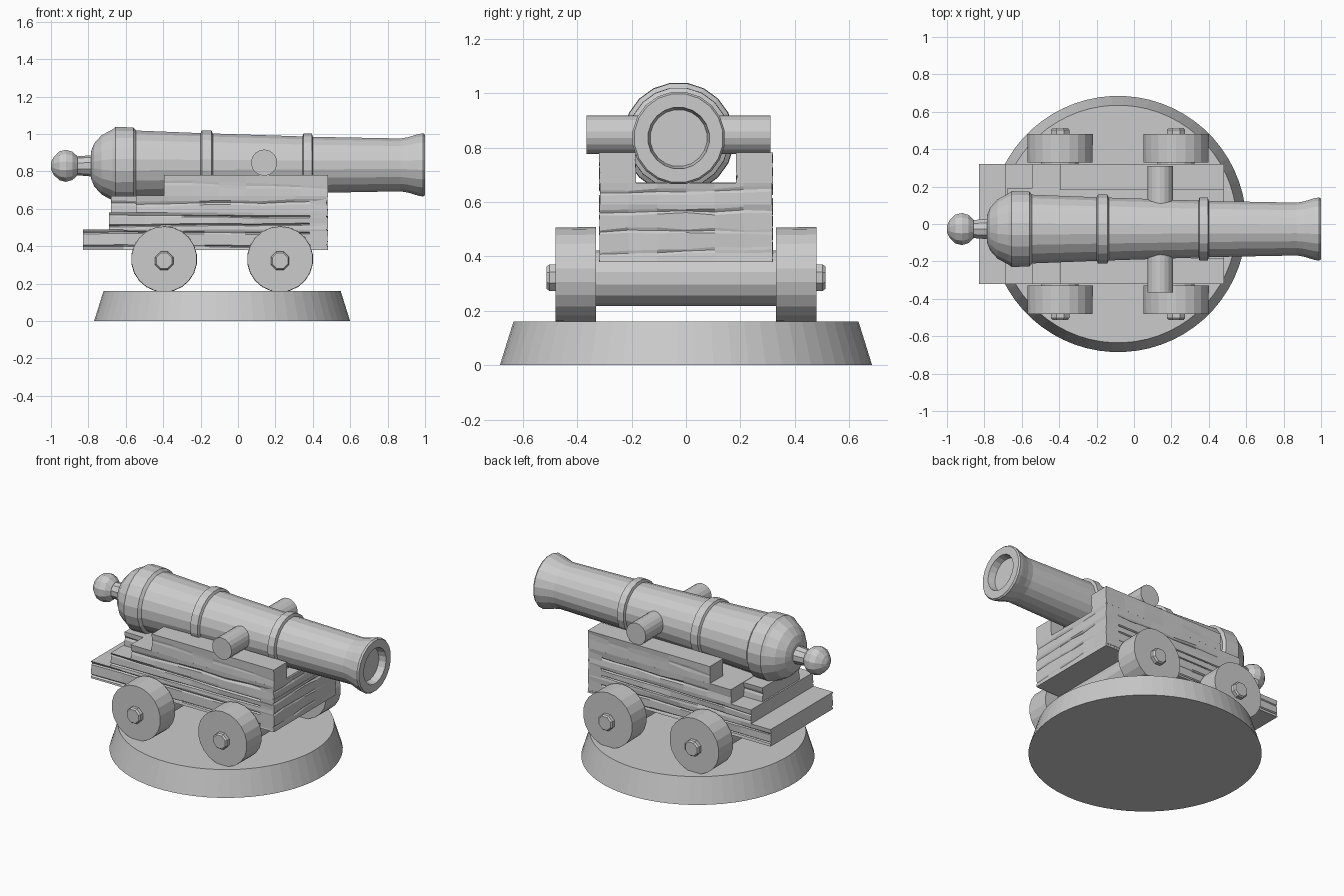
import bpy, bmesh, math, random
from mathutils import Vector

if "Cube" in bpy.data.objects:
    bpy.data.objects.remove(bpy.data.objects["Cube"])

random.seed(4)
BY = -0.027          # barrel axis y
BZ = 0.835           # barrel axis z


def loft(name, rings):
    """Skin a list of equal-length point rings and cap both ends."""
    bm = bmesh.new()
    rows = [[bm.verts.new(p) for p in ring] for ring in rings]
    n = len(rows[0])
    for a, b in zip(rows, rows[1:]):
        for i in range(n):
            j = (i + 1) % n
            bm.faces.new((a[i], a[j], b[j], b[i]))
    bm.faces.new(rows[0])
    bm.faces.new(rows[-1])
    bmesh.ops.recalc_face_normals(bm, faces=bm.faces)
    me = bpy.data.meshes.new(name)
    bm.to_mesh(me)
    bm.free()
    ob = bpy.data.objects.new(name, me)
    bpy.context.collection.objects.link(ob)
    return ob


def lathe(name, profile, centre, axis, sides, phase=0.5):
    """Turn (position, radius) pairs about an axis; position is relative to centre."""
    rings = []
    for t, r in profile:
        ring = []
        for i in range(sides):
            a = 2 * math.pi * (i + phase) / sides
            c, s = r * math.cos(a), r * math.sin(a)
            off = {'X': (t, c, s), 'Y': (c, t, s), 'Z': (c, s, t)}[axis]
            ring.append(Vector(centre) + Vector(off))
        rings.append(ring)
    return loft(name, rings)


def plank(name, u0, u1, v0, v1, z0, z1, along='X', grooves=1, depth=0.014):
    """Rough-hewn board with drifting grain grooves on both long sides."""
    steps = 6
    h = (z1 - z0) / grooves
    ends = [[(random.uniform(0.25, 0.75), random.uniform(0.25, 0.75))
             for _ in range(grooves)] for _ in range(2)]
    rings = []
    for k in range(steps + 1):
        t = k / steps
        ring = []
        for side in range(2):
            v, inward = ((v1, -1), (v0, 1))[side]
            col = [(v, z0)]
            for g in range(grooves):
                a, b = ends[side][g]
                zc = z0 + h * (g + a + (b - a) * t + random.uniform(-0.06, 0.06))
                w = h * random.uniform(0.08, 0.17)
                d = depth * random.uniform(0.3, 1.0)
                j = inward * random.uniform(0, 0.006)
                col += [(v + j, zc - w), (v + inward * d, zc), (v + j, zc + w)]
            col.append((v, z1))
            ring += col if side == 0 else col[::-1]
        u = u0 + (u1 - u0) * t
        rings.append([(u, v, z) if along == 'X' else (v, u, z) for v, z in ring])
    return loft(name, rings)


# Round display base
lathe("base", [(0, 0.685), (0.16, 0.635)], (-0.085, 0, 0), 'Z', 64)

# Barrel with breech swell, two bands, flared muzzle and shallow bore
lathe("barrel", [
    (-0.785, 0.075), (-0.77, 0.115), (-0.73, 0.16), (-0.67, 0.193),
    (-0.655, 0.205), (-0.56, 0.203), (-0.545, 0.186),
    (-0.20, 0.172), (-0.193, 0.187), (-0.142, 0.186), (-0.135, 0.17),
    (0.345, 0.154), (0.35, 0.171), (0.395, 0.17), (0.40, 0.152),
    (0.87, 0.143), (0.91, 0.150), (0.965, 0.167), (0.99, 0.171), (1.0, 0.164),
    (1.0, 0.114), (0.955, 0.105)], (0, BY, BZ), 'X', 20)

# Knob and neck behind the breech
lathe("knob_neck", [(-0.88, 0.05), (-0.84, 0.052), (-0.77, 0.058)],
      (0, BY, BZ - 0.005), 'X', 10)
lathe("knob", [(-1.0, 0.02), (-0.985, 0.05), (-0.955, 0.08), (-0.92, 0.089),
               (-0.885, 0.078), (-0.86, 0.054), (-0.85, 0.03)],
      (0, BY, BZ - 0.005), 'X', 12)

# Trunnion bar through the barrel
lathe("trunnion", [(-0.338, 0.07), (0.338, 0.07)], (0.14, BY, 0.847), 'Y', 18)

# Stepped wooden carriage bed
plank("bed_bottom", -0.83, 0.47, -0.32, 0.32, 0.38, 0.49, grooves=2)
plank("bed_middle", -0.69, 0.47, -0.32, 0.32, 0.49, 0.58, grooves=2)
plank("bed_upper", -0.545, 0.47, -0.32, 0.32, 0.58, 0.672)
plank("bed_core", -0.68, 0.46, -0.19, 0.19, 0.575, 0.67)

# Boards closing the front end, grain running across
plank("front_board_low", -0.318, 0.318, 0.38, 0.482, 0.38, 0.59, along='Y', grooves=3, depth=0.01)
plank("front_board_high", -0.316, 0.316, 0.38, 0.48, 0.59, 0.67, along='Y', depth=0.01)

# Side rails carrying the trunnions
for side, label in ((1, "left"), (-1, "right")):
    lo, hi = sorted((side * 0.183, side * 0.32))
    plank(f"{label}_rail", -0.395, 0.48, lo, hi, 0.67, 0.782, depth=0.006)

# Axles, wheels and hub pins
for x, end in ((-0.395, "rear"), (0.225, "front")):
    lathe(f"{end}_axle", [(-0.34, 0.102), (0.34, 0.102)], (x, 0, 0.32), 'Y', 14)
    for side, label in ((1, "left"), (-1, "right")):
        lathe(f"{end}_{label}_wheel", [(-0.075, 0.175), (0.075, 0.177)],
              (x, side * 0.405, 0.331), 'Y', 22)
        lathe(f"{end}_{label}_hub", [(0, 0.053), (side * 0.04, 0.053), (side * 0.05, 0.045)],
              (x, side * 0.462, 0.322), 'Y', 8)
